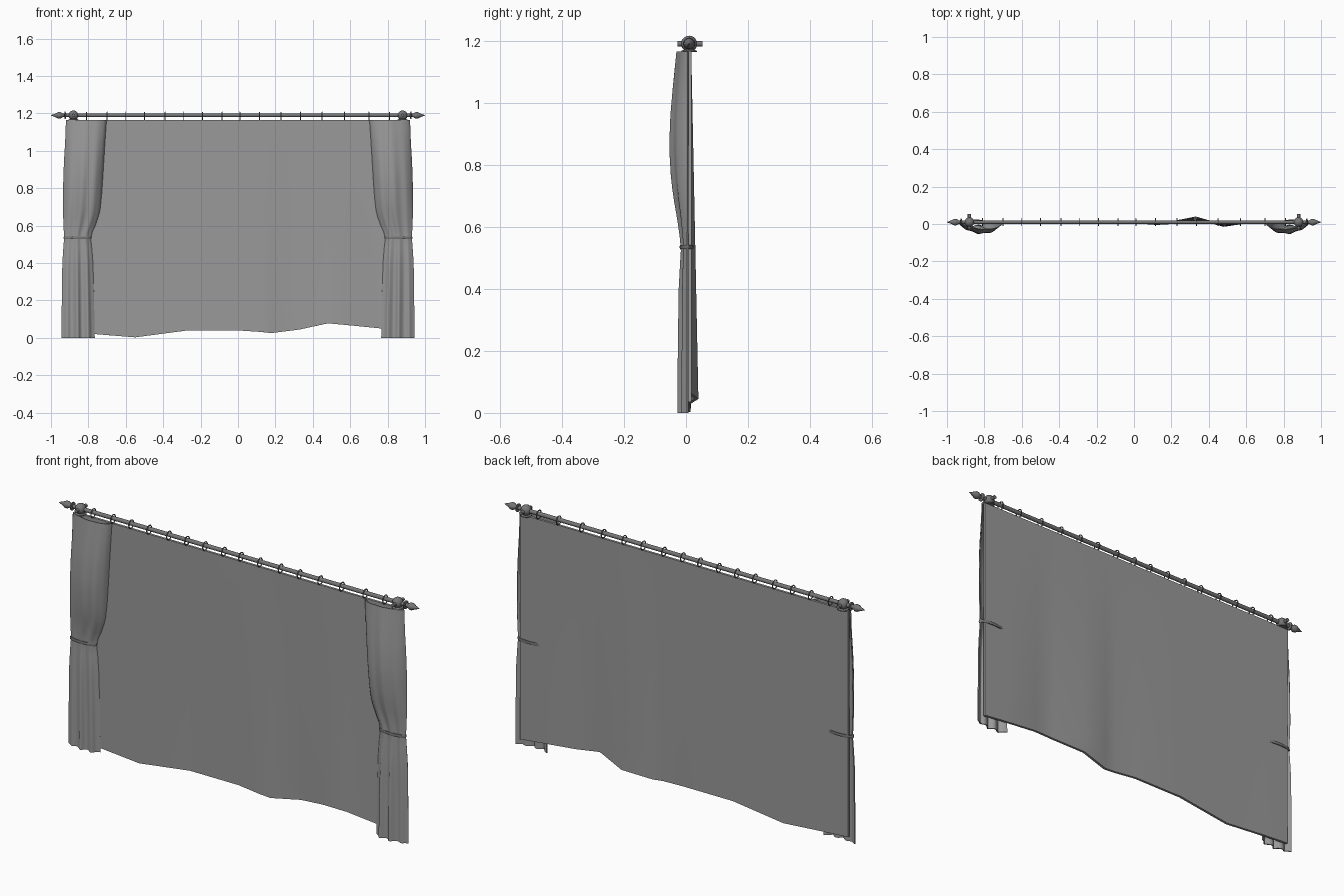
import bpy, bmesh, math
from mathutils import Vector

if "Cube" in bpy.data.objects:
    bpy.data.objects.remove(bpy.data.objects["Cube"])

ROD_Y, ROD_Z = 0.010, 1.19


def material(name, g):
    m = bpy.data.materials.new(name)
    m.diffuse_color = (g, g, g, 1)
    m.use_nodes = True
    m.node_tree.nodes["Principled BSDF"].inputs["Base Color"].default_value = m.diffuse_color
    return m


CLOTH, DARK = material("grey cloth", .32), material("dark grey", .18)


def interp(table, t, col):
    for a, b in zip(table, table[1:]):
        if a[0] >= t >= b[0]:
            f = (t - a[0]) / (b[0] - a[0])
            return a[col] + (b[col] - a[col]) * f
    return table[-1][col]


def make(name, bm, angle=35, mat=DARK, thickness=0):
    bmesh.ops.recalc_face_normals(bm, faces=bm.faces)
    me = bpy.data.meshes.new(name)
    bm.to_mesh(me)
    bm.free()
    me.materials.append(mat)
    ob = bpy.data.objects.new(name, me)
    bpy.context.collection.objects.link(ob)
    bpy.context.view_layer.objects.active = ob
    bpy.ops.object.select_all(action='DESELECT')
    ob.select_set(True)
    if thickness:  # cloth thickness, applied so that the rims stay crisp
        m = ob.modifiers.new("thickness", 'SOLIDIFY')
        m.thickness, m.offset = thickness, 0
        bpy.ops.object.modifier_apply(modifier=m.name)
    bpy.ops.object.shade_smooth_by_angle(angle=math.radians(angle))
    return ob


def loft(name, rows, closed=False, thickness=0, mat=DARK):
    bm = bmesh.new()
    vs = [[bm.verts.new(p) for p in r] for r in rows]
    for a, b in zip(vs, vs[1:]):
        n = len(a)
        for i in range(n if closed else n - 1):
            j = (i + 1) % n
            bm.faces.new((a[i], a[j], b[j], b[i]))
    if closed:
        bm.faces.new(vs[0])
        bm.faces.new(vs[-1])
    return make(name, bm, 50, mat, thickness)


def lathe(name, profile, centre, axis, n=16):
    """profile: (distance along axis, radius)"""
    u, v = [Vector(w) for w in (((0, 1, 0), (0, 0, 1)) if axis[0] else
            ((1, 0, 0), (0, 0, 1)) if axis[1] else ((1, 0, 0), (0, 1, 0)))]
    c, d = Vector(centre), Vector(axis)
    rows = [[c + d * t + r * (u * math.cos(k * math.tau / n) + v * math.sin(k * math.tau / n))
             for k in range(n)] for t, r in profile]
    return loft(name, rows, True)


def ring(name, centre, su, sv, r, stretch=1, plane='YZ', n=20, m=6):
    """Oval ring lying in the YZ or XY plane; stretch flattens its section."""
    bm, vs = bmesh.new(), []
    for i in range(n):
        a, row = i * math.tau / n, []
        for j in range(m):
            b = j * math.tau / m
            p = ((su + r * math.cos(b)) * math.cos(a), (sv + r * math.cos(b)) * math.sin(a))
            h = stretch * r * math.sin(b)
            co = (h, p[0], p[1]) if plane == 'YZ' else (p[0], p[1], h)
            row.append(bm.verts.new(Vector(centre) + Vector(co)))
        vs.append(row)
    for i in range(n):
        for j in range(m):
            k, l = (i + 1) % n, (j + 1) % m
            bm.faces.new((vs[i][j], vs[k][j], vs[k][l], vs[i][l]))
    return make(name, bm, 60)


# rod
lathe("rod", [(-0.93, 0.010), (0.93, 0.010)], (0, ROD_Y, ROD_Z), (1, 0, 0))

# hanging rings, slightly unevenly spaced
for x in (-.81, -.70, -.60, -.50, -.39, -.29, -.19, -.085, .01, .115, .23, .335, .45, .57, .70, .81):
    ring("curtain_ring", (x, ROD_Y, ROD_Z - 0.004), 0.019, 0.021, 0.0028)

# finials, brackets, tied curtains
SIDE = [  # z, inner x, outer x, front y, pleat depth
    (1.165, .705, .918, -.029, .06), (1.05, .713, .922, -.041, .07), (.95, .719, .928, -.050, .10),
    (.85, .725, .932, -.053, .13), (.75, .732, .933, -.047, .16), (.68, .740, .934, -.037, .2),
    (.62, .756, .932, -.026, .3), (.57, .780, .930, -.019, .35), (.535, .790, .928, -.014, .35),
    (.49, .784, .932, -.017, .4), (.40, .777, .938, -.022, .5), (.20, .771, .941, -.025, .6),
    (0.0, .767, .942, -.026, .65)]
for s, side in ((-1, "left"), (1, "right")):
    lathe(side + "_finial", [(0, .012), (.002, .020), (.007, .020), (.009, .010), (.016, .009),
          (.022, .013), (.032, .018), (.042, .017), (.058, .009), (.080, .001)],
          (s * .92, ROD_Y, ROD_Z), (s, 0, 0))
    lathe(side + "_bracket_ball", [(-.026 * math.cos(k * math.pi / 10),
          max(.0005, .026 * math.sin(k * math.pi / 10))) for k in range(11)],
          (s * .88, ROD_Y, ROD_Z), (0, 0, 1))
    lathe(side + "_bracket_arm", [(-.038, .009), (.043, .009)], (s * .88, ROD_Y, ROD_Z), (0, 1, 0), 12)
    lathe(side + "_bracket_foot", [(0, .026), (.004, .026), (.010, .012)],
          (s * .88, ROD_Y, 1.163), (0, 0, 1))
    rows = []
    for k in range(30):
        z = 1.165 * (1 - k / 29)
        xi, xo, yf, p = [interp(SIDE, z, c) for c in (1, 2, 3, 4)]
        row = []
        for i in range(33):
            u = i / 32
            bulge = max(0, math.sin(math.pi * (u ** .8))) ** .6
            y = .006 + (yf - .006) * bulge * (1 - p * (.5 - .5 * math.cos(u * 6 * math.pi + 2.6)))
            # pleats fold slightly back over themselves below the tie
            x = xi + (xo - xi) * (u + .03 * p * math.sin(u * 6 * math.pi))
            row.append((s * x, y, z))
        rows.append(row)
    loft(side + "_side_curtain", rows, thickness=.005, mat=CLOTH)
    ring(side + "_tie_back", (s * .859, .002, .535), .070, .019, .004, 2, 'XY', 28)

# wide back sheet with an uneven, rippling hem
HEM = [  # x, bottom z, bottom y
    (-.91, .030, .010), (-.76, .020, .010), (-.55, .003, .008), (-.27, .04, .010), (0, .04, .010),
    (.12, .032, .001), (.18, .026, .004), (.33, .045, .034), (.48, .078, -.009), (.60, .067, .009),
    (.77, .05, .011), (.91, .035, .011)]
rows = []
for k in range(13):
    f = k / 12
    rows.append([(x, .011 + (yb - .011) * f, 1.165 + (zb - 1.165) * f) for x, zb, yb in HEM])
loft("back_sheet", rows, thickness=.012, mat=CLOTH)
